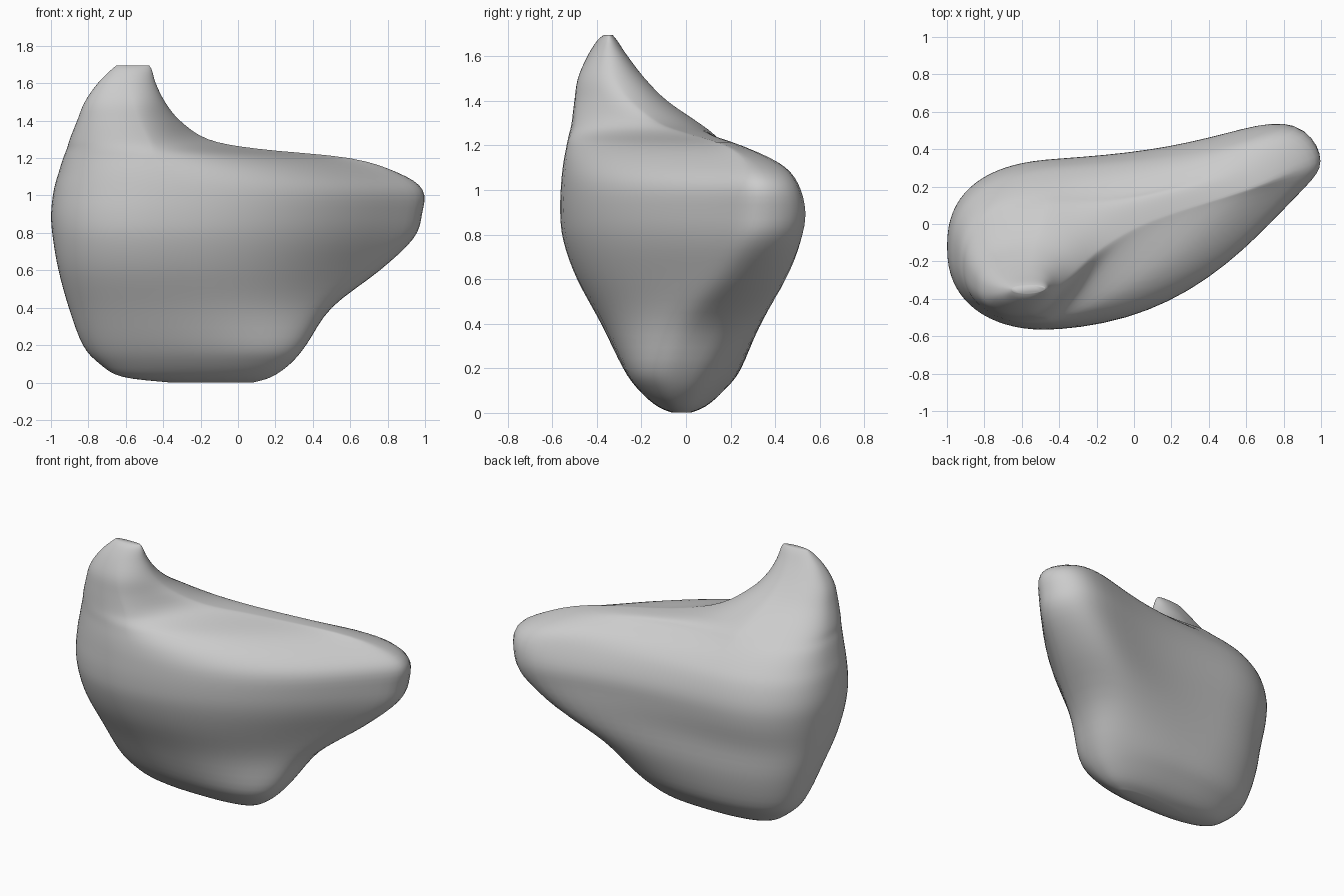
import bpy
import math

cube = bpy.data.objects.get("Cube")
if cube:
    bpy.data.objects.remove(cube, do_unlink=True)

SIDES = 72
STEPS = 4
LEFT_POWER = 2.35    # fullness of the rounded end

# Sections: height, left tip x, widest x, right tip x, y at each tip, half depth, arm fullness
SECTIONS = [
    (0, -0.36, -0.15, 0.08, -0.02, -0.02, 0.04, 2.3),
    (0.03, -0.62, -0.22, 0.18, -0.02, -0.02, 0.11, 2.4),
    (0.1, -0.74, -0.23, 0.28, -0.02, -0.02, 0.19, 2.5),
    (0.2, -0.83, -0.25, 0.365, -0.02, 0, 0.265, 2.6),
    (0.4, -0.905, -0.32, 0.5, -0.05, 0.1, 0.34, 2.5),
    (0.6, -0.96, -0.37, 0.76, -0.1, 0.24, 0.4, 2.2),
    (0.77, -0.99, -0.4, 0.94, -0.115, 0.32, 0.445, 2),
    (0.9, -1, -0.4, 0.985, -0.12, 0.34, 0.455, 2),
    (1.03, -0.985, -0.4, 0.99, -0.135, 0.33, 0.435, 1.9),
    (1.12, -0.96, -0.42, 0.86, -0.16, 0.29, 0.4, 1.7),
    (1.2, -0.935, -0.45, 0.6, -0.19, 0.18, 0.355, 1.3),
    (1.25, -0.915, -0.46, 0.1, -0.22, 0.02, 0.32, 1.3),
    (1.3, -0.9, -0.48, -0.16, -0.25, -0.12, 0.28, 1.4),
    (1.4, -0.86, -0.53, -0.31, -0.305, -0.25, 0.205, 1.6),
    (1.5, -0.82, -0.56, -0.39, -0.34, -0.32, 0.15, 1.8),
    (1.6, -0.75, -0.58, -0.44, -0.355, -0.34, 0.09, 2),
    (1.67, -0.68, -0.57, -0.46, -0.355, -0.345, 0.045, 2),
    (1.695, -0.65, -0.56, -0.475, -0.35, -0.345, 0.02, 2),
]


def blend(a, b, c, d, t):
    """Smooth curve from b to c."""
    m, n = (c - a) / 2, (d - b) / 2
    return ((2 * t**3 - 3 * t**2 + 1) * b + (t**3 - 2 * t**2 + t) * m
            + (3 * t**2 - 2 * t**3) * c + (t**3 - t**2) * n)


def refine(rows):
    """Add in-between sections."""
    last = len(rows) - 1
    result = []
    for i in range(last):
        near = [rows[max(0, min(last, i + k))] for k in (-1, 0, 1, 2)]
        for s in range(STEPS):
            result.append([blend(*v, s / STEPS) for v in zip(*near)])
    return result + [rows[last]]


def ring(z, x0, peak, x1, y0, y1, depth, arm_power):
    """One egg-shaped outline, bent towards the arm and hooked at its tip."""
    points = []
    for i in range(SIDES):
        angle = math.tau * i / SIDES
        c, s = math.cos(angle), math.sin(angle)
        power = 2 / (arm_power if c > 0 else LEFT_POWER)
        reach = x1 - peak if c > 0 else x0 - peak
        x = peak + reach * abs(c) ** power
        t = max(0, (x - x0) / (x1 - x0))
        bow = 1.45 * t**3.3 - 0.45 * t**14
        y = y0 + (y1 - y0) * bow + depth * math.copysign(abs(s) ** power, s)
        points.append((x, y, z))
    return points


# Loft the body through all sections
verts, faces = [], []
rows = refine(SECTIONS)
for row in rows:
    verts += ring(*row)
for r in range(len(rows) - 1):
    for i in range(SIDES):
        j = (i + 1) % SIDES
        a, b = r * SIDES, (r + 1) * SIDES
        faces.append((a + i, a + j, b + j, b + i))
faces.append(tuple(reversed(range(SIDES))))
top = (len(rows) - 1) * SIDES
faces.append(tuple(range(top, top + SIDES)))

mesh = bpy.data.meshes.new("blob_body")
mesh.from_pydata(verts, [], faces)
body = bpy.data.objects.new("blob_body", mesh)
bpy.context.collection.objects.link(body)

# Plain grey surface
grey = bpy.data.materials.new("light_grey")
grey.use_nodes = True
colour = (0.6, 0.6, 0.6, 1)
grey.diffuse_color = colour
grey.node_tree.nodes["Principled BSDF"].inputs["Base Color"].default_value = colour
mesh.materials.append(grey)

# Even out the lofted surface
smooth = body.modifiers.new("soften", "SMOOTH")
smooth.factor = 0.5
smooth.iterations = 2

bpy.ops.object.select_all(action="DESELECT")
body.select_set(True)
bpy.context.view_layer.objects.active = body
bpy.ops.object.shade_smooth_by_angle(angle=math.radians(60))
